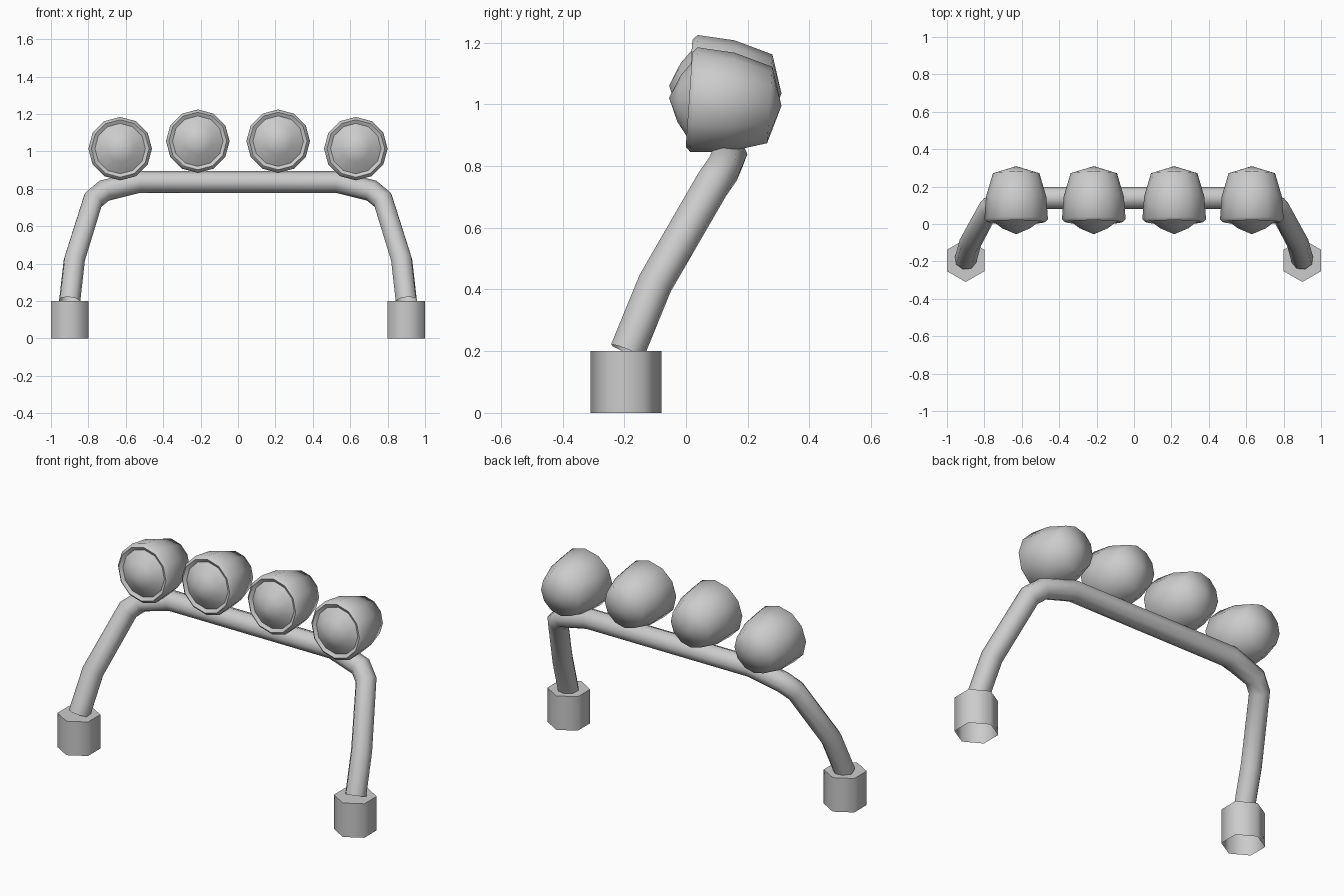
import bpy, bmesh, math
from mathutils import Matrix, Vector

cube = bpy.data.objects.get("Cube")
if cube:
    bpy.data.objects.remove(cube, do_unlink=True)

grey = bpy.data.materials.new("plain grey")
grey.use_nodes = True
grey.diffuse_color = (0.6, 0.6, 0.6, 1)
grey.node_tree.nodes["Principled BSDF"].inputs["Base Color"].default_value = (0.6, 0.6, 0.6, 1)


def finish(name, bm, sharp=65):
    """Turn a bmesh into a smooth shaded grey object."""
    mesh = bpy.data.meshes.new(name)
    bm.to_mesh(mesh)
    bm.free()
    obj = bpy.data.objects.new(name, mesh)
    bpy.context.collection.objects.link(obj)
    mesh.materials.append(grey)
    bpy.ops.object.select_all(action='DESELECT')
    obj.select_set(True)
    bpy.context.view_layer.objects.active = obj
    bpy.ops.object.shade_smooth_by_angle(angle=math.radians(sharp))
    return obj


def lathe(name, profile, place, steps=12):
    """Spin (radius, y) points round the y axis."""
    bm = bmesh.new()
    verts = [bm.verts.new((0, y, r)) for r, y in profile]
    edges = [bm.edges.new(pair) for pair in zip(verts, verts[1:])]
    bmesh.ops.spin(bm, geom=verts + edges, cent=(0, 0, 0), axis=(0, 1, 0),
                   angle=math.tau, steps=steps, use_merge=True)
    bmesh.ops.remove_doubles(bm, verts=bm.verts, dist=0.0005)
    bmesh.ops.recalc_face_normals(bm, faces=bm.faces)
    # face the open shells outwards
    middle = sum((v.co for v in bm.verts), Vector()) / len(bm.verts)
    if sum(f.normal.dot(f.calc_center_median() - middle) for f in bm.faces) < 0:
        bmesh.ops.reverse_faces(bm, faces=bm.faces)
    bm.transform(place)
    return finish(name, bm)


# Lamps: tilted slightly upwards, the middle pair a little higher
housing = [(0.135, 0.0), (0.154, -0.012), (0.17, 0.004), (0.161, 0.125),
           (0.124, 0.25), (0, 0.288)]
lens = [(0.135, 0.0), (0.075, -0.045), (0, -0.077)]
for side, word in ((1, "left"), (-1, "right")):
    for spot, x, z in (("outer", 0.63, 1.015), ("inner", 0.215, 1.055)):
        place = Matrix.Translation((side * x, 0.022, z)) @ Matrix.Rotation(math.radians(-4), 4, 'X')
        lathe(f"{word}_{spot}_lamp_housing", housing, place)
        lathe(f"{word}_{spot}_lamp_lens", lens, place)

    # Hexagonal foot, open underneath
    bm = bmesh.new()
    bmesh.ops.create_cone(bm, cap_ends=True, segments=6, radius1=0.115, radius2=0.115, depth=0.2)
    bmesh.ops.delete(bm, geom=[f for f in bm.faces if f.normal.z < -0.5], context='FACES_ONLY')
    if abs(max(v.co.x for v in bm.verts)) > 0.11:
        bm.transform(Matrix.Rotation(math.radians(30), 4, 'Z'))
    bm.transform(Matrix.Translation((side * 0.9, -0.195, 0.1)))
    finish(f"{word}_foot", bm)

# Bent roll bar: half a path, mirrored
half = [(0.9, -0.19, 0.2), (0.875, -0.1, 0.42), (0.775, 0.085, 0.74),
        (0.715, 0.12, 0.79), (0.53, 0.14, 0.837)]
path = half + [(-x, y, z) for x, y, z in reversed(half)]
curve = bpy.data.curves.new("roll_bar_path", 'CURVE')
curve.dimensions = '3D'
curve.bevel_depth = 0.059
curve.bevel_resolution = 2
spline = curve.splines.new('POLY')
spline.points.add(len(path) - 1)
for point, co in zip(spline.points, path):
    point.co = (*co, 1)
helper = bpy.data.objects.new("roll_bar_path", curve)
bpy.context.collection.objects.link(helper)
bpy.context.view_layer.update()
bm = bmesh.new()
bm.from_mesh(helper.to_mesh())
helper.to_mesh_clear()
bpy.data.objects.remove(helper, do_unlink=True)
bmesh.ops.recalc_face_normals(bm, faces=bm.faces)
finish("roll_bar", bm)
